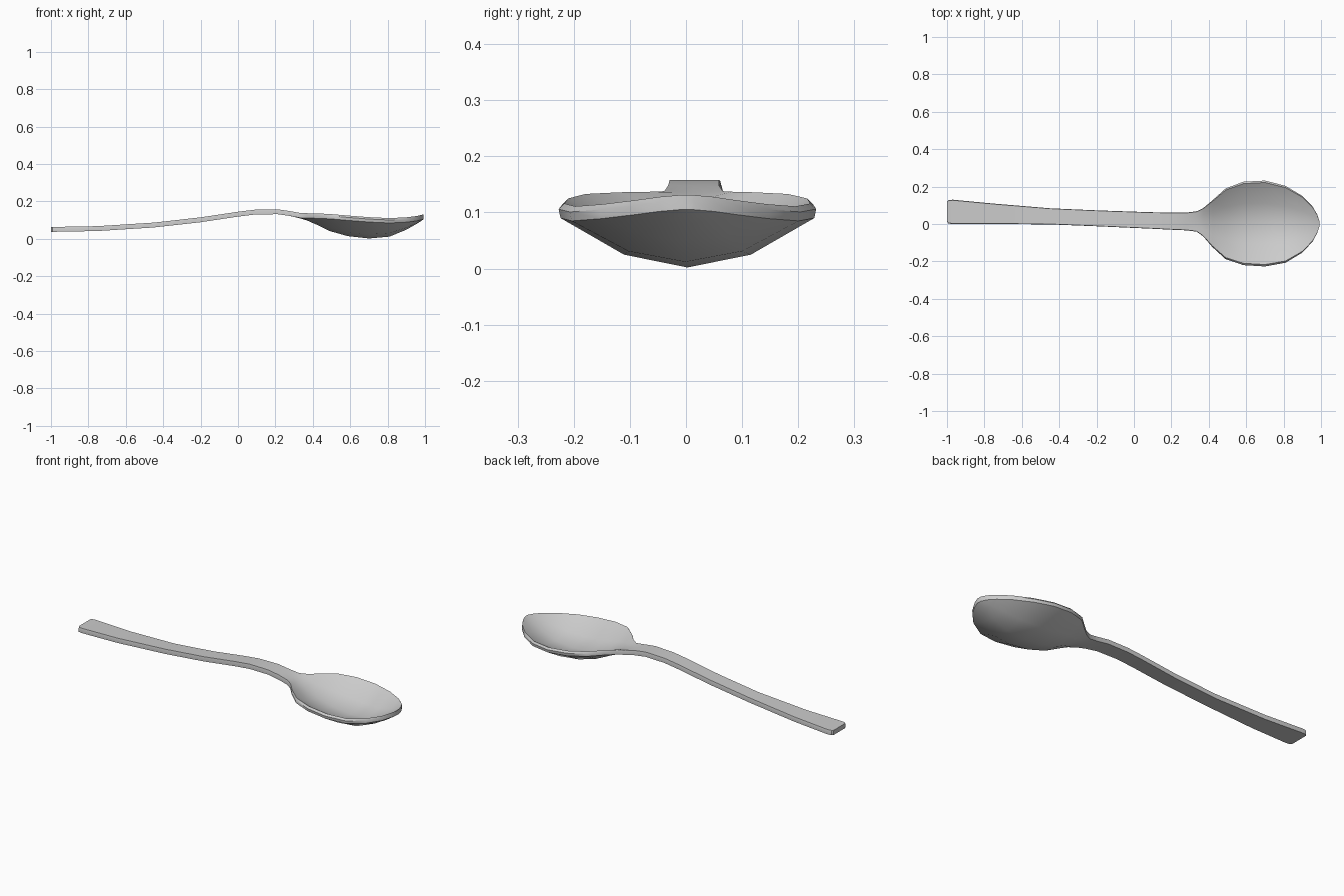
import bpy, bmesh, math

# Stations along the spoon: x, low y, high y, top edge z, bowl depth
STATIONS = [
    (-1.00, 0.014, 0.118, 0.064, 0), (-0.993, 0.003, 0.127, 0.064, 0),
    (-0.97, 0.000, 0.130, 0.064, 0), (-0.75, 0.000, 0.109, 0.068, 0),
    (-0.45, -0.002, 0.084, 0.087, 0), (-0.20, -0.012, 0.073, 0.115, 0),
    (0.00, -0.021, 0.066, 0.145, 0), (0.09, -0.025, 0.063, 0.156, 0),
    (0.21, -0.031, 0.061, 0.158, 0), (0.28, -0.034, 0.061, 0.148, 0),
    (0.335, -0.041, 0.068, 0.138, 0.003), (0.37, -0.066, 0.085, 0.137, 0.013),
    (0.42, -0.124, 0.127, 0.136, 0.034), (0.49, -0.188, 0.190, 0.133, 0.065),
    (0.585, -0.220, 0.226, 0.125, 0.084), (0.70, -0.227, 0.232, 0.116, 0.088),
    (0.81, -0.207, 0.204, 0.111, 0.073), (0.90, -0.153, 0.150, 0.115, 0.040),
    (0.955, -0.094, 0.093, 0.122, 0.016), (0.98, -0.048, 0.050, 0.128, 0.006),
    (0.992, -0.012, 0.014, 0.131, 0),
]
THICK = 0.026
DISH = {0: 1.0, 0.5: 0.74, 1: 0.0}
SPAN = (-1, -0.5, 0, 0.5, 1)


def section(bm, x, lo, hi, top, depth):
    mid, half = (lo + hi) / 2, (hi - lo) / 2
    pts = []
    # Underside, bulging edge, then the dished top inside a narrow lip
    for t in SPAN:
        pts.append((x, mid + half * t * 0.985, top - THICK - depth * DISH[abs(t)]))
    pts.append((x, hi, top - 0.010))
    for t in reversed(SPAN):
        pts.append((x, mid + half * t * 0.955, top - depth * DISH[abs(t)]))
    pts.append((x, lo, top - 0.010))
    return [bm.verts.new(p) for p in pts]


# Spoon: handle and bowl are one continuous loft
bm = bmesh.new()
rings = [section(bm, *s) for s in STATIONS]
for a, b in zip(rings, rings[1:]):
    for i in range(len(a)):
        j = (i + 1) % len(a)
        bm.faces.new((a[i], a[j], b[j], b[i]))
bm.faces.new(rings[0])
bm.faces.new(rings[-1])
bmesh.ops.recalc_face_normals(bm, faces=bm.faces)

mesh = bpy.data.meshes.new("spoon")
bm.to_mesh(mesh)
bm.free()
spoon = bpy.data.objects.new("spoon", mesh)
bpy.context.collection.objects.link(spoon)
bpy.context.view_layer.objects.active = spoon
spoon.select_set(True)
bpy.ops.object.shade_smooth_by_angle(angle=math.radians(35))
